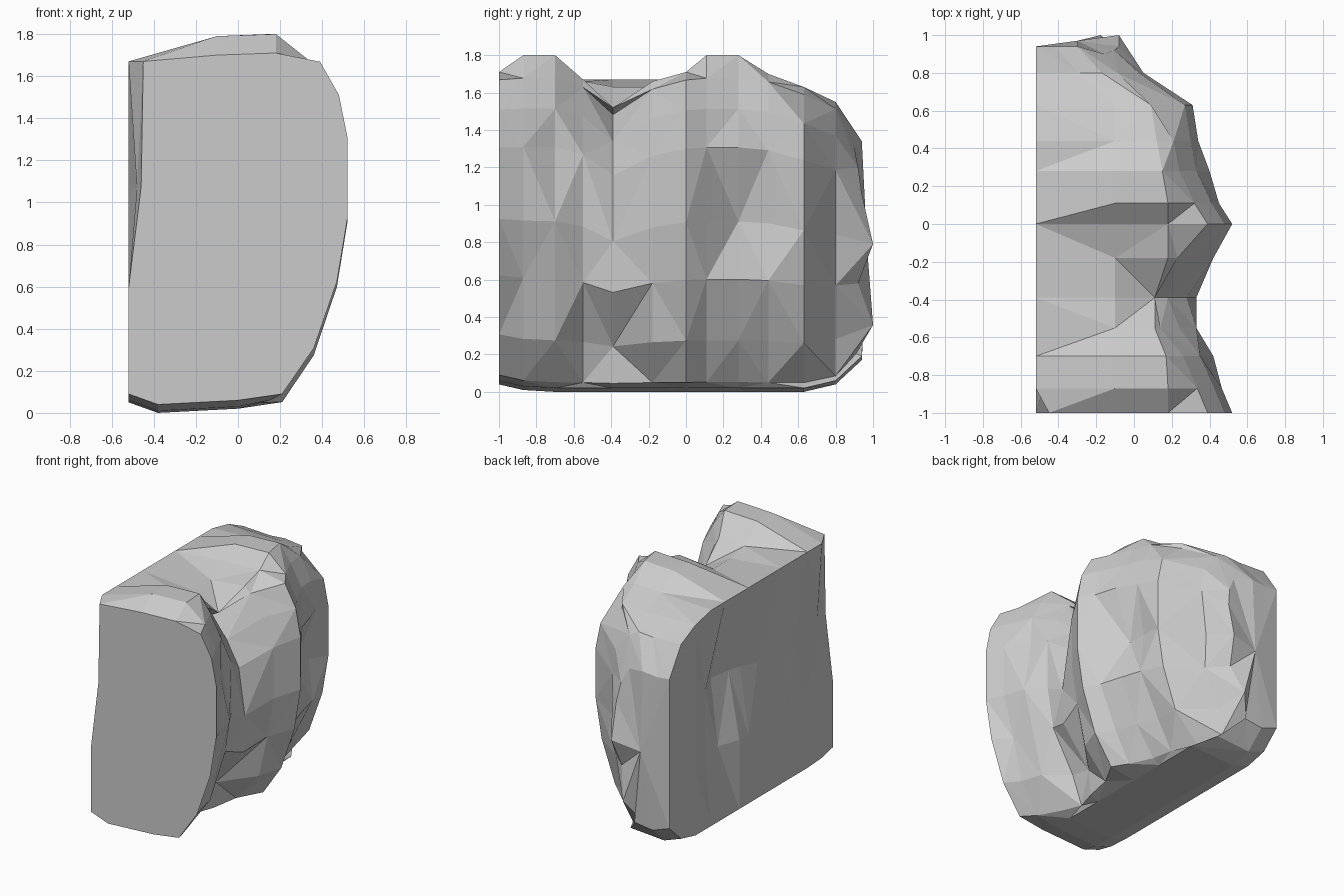
import bpy, bmesh

if "Cube" in bpy.data.objects:
    bpy.data.objects.remove(bpy.data.objects["Cube"])

# Cross-sections along y: (y, bottom z, top z, widest x, left side mid x)
STATIONS = [
    (-1.00, 0.04, 1.71, 0.52, -0.46),
    (-0.87, 0.01, 1.80, 0.465, -0.48),
    (-0.70, 0.00, 1.80, 0.39, -0.50),
    (-0.55, 0.00, 1.67, 0.33, -0.52),
    (-0.39, 0.00, 1.52, 0.33, -0.50),
    (-0.18, 0.00, 1.66, 0.42, -0.47),
    (0.00, 0.00, 1.71, 0.52, -0.45),
    (0.11, 0.00, 1.80, 0.45, -0.43),
    (0.28, 0.00, 1.80, 0.37, -0.40),
    (0.44, 0.00, 1.70, 0.34, -0.47),
    (0.63, 0.00, 1.63, 0.31, -0.52),
    (0.80, 0.04, 1.55, 0.05, -0.52),
    (0.94, 0.17, 1.34, -0.08, -0.52),
]
# Rounded outer face: (height fraction, inset from widest x)
FACE = [(0.03, -0.31), (0.16, -0.16), (0.35, -0.05), (0.53, 0.0),
        (0.76, 0.0), (0.88, -0.04), (0.975, -0.13)]
# Chiselled dents: (station, face level) -> extra x
DENTS = {(1, 2): -.04, (2, 1): .03, (2, 3): .03, (2, 4): -.03, (3, 1): -.07, (3, 5): -.05, (3, 6): -.06,
         (4, 0): .05, (4, 1): -.08, (4, 2): .04, (4, 4): -.05, (4, 5): -.11, (4, 6): -.17,
         (5, 1): .04, (5, 5): -.05, (5, 6): -.06, (7, 3): -.03, (7, 1): -.03,
         (8, 2): .03, (8, 3): -.10, (8, 4): .03, (9, 1): -.03, (9, 3): -.06, (9, 2): .02,
         (10, 1): .0, (10, 0): -.05, (10, 6): -.09, (11, 1): -.05, (11, 3): -.04, (11, 6): -.06}
# Jagged tips of the back face: face level -> y shift
TIPS = {0: -.03, 1: .06, 2: -.02, 3: .06, 4: 0.0, 5: -.02, 6: -.04}


def section(i):
    y, lo, top, wide, left = STATIONS[i]
    high = min(top, 1.72)
    pts = [(-0.38, y, lo), (min(0.0, wide - 0.15), y, lo + 0.02)]
    for k, (t, inset) in enumerate(FACE):
        dy = TIPS[k] if i == len(STATIONS) - 1 else 0
        shrink = 0.6 if i > 10 else 1.0
        x = wide + inset * shrink + DENTS.get((i, k), 0)
        pts.append((x, y + dy, lo + t * (high - lo)))
    peak = min(0.18, wide - 0.22)
    back_z = 1.63 if i in (4, 5) else top - 0.01
    pts += [(peak, y, top), (min(-0.1, peak - 0.12), y, back_z)]
    # left side of the rock
    corner = min(1.67, top) if i not in (4, 5) else 1.67
    upper = -0.45 if i == 0 else -0.52
    pts += [(upper, y, corner), (left, y, lo + 0.62 * (high - lo)),
            (-0.52 if i not in (8, 9) else -0.46, y, lo + 0.33 * (high - lo)),
            (-0.52, y, lo + 0.05)]
    return pts


# Rock wall lofted through the sections
bm = bmesh.new()
rings = [[bm.verts.new(p) for p in section(i)] for i in range(len(STATIONS))]
n = len(rings[0])
for i, (a, b) in enumerate(zip(rings, rings[1:])):
    for k in range(n):
        m = (k + 1) % n
        if (i + k) % 2:
            bm.faces.new((a[k], a[m], b[m]))
            bm.faces.new((a[k], b[m], b[k]))
        else:
            bm.faces.new((a[k], a[m], b[k]))
            bm.faces.new((a[m], b[m], b[k]))

# Flat front and faceted back
bm.faces.new(rings[0])
hub = bm.verts.new((-0.3, 0.97, 0.75))
for k in range(n):
    bm.faces.new((rings[-1][k], rings[-1][(k + 1) % n], hub))
bmesh.ops.recalc_face_normals(bm, faces=bm.faces)

mesh = bpy.data.meshes.new("rock_wall")
bm.to_mesh(mesh)
bm.free()
rock = bpy.data.objects.new("rock_wall", mesh)
bpy.context.collection.objects.link(rock)
